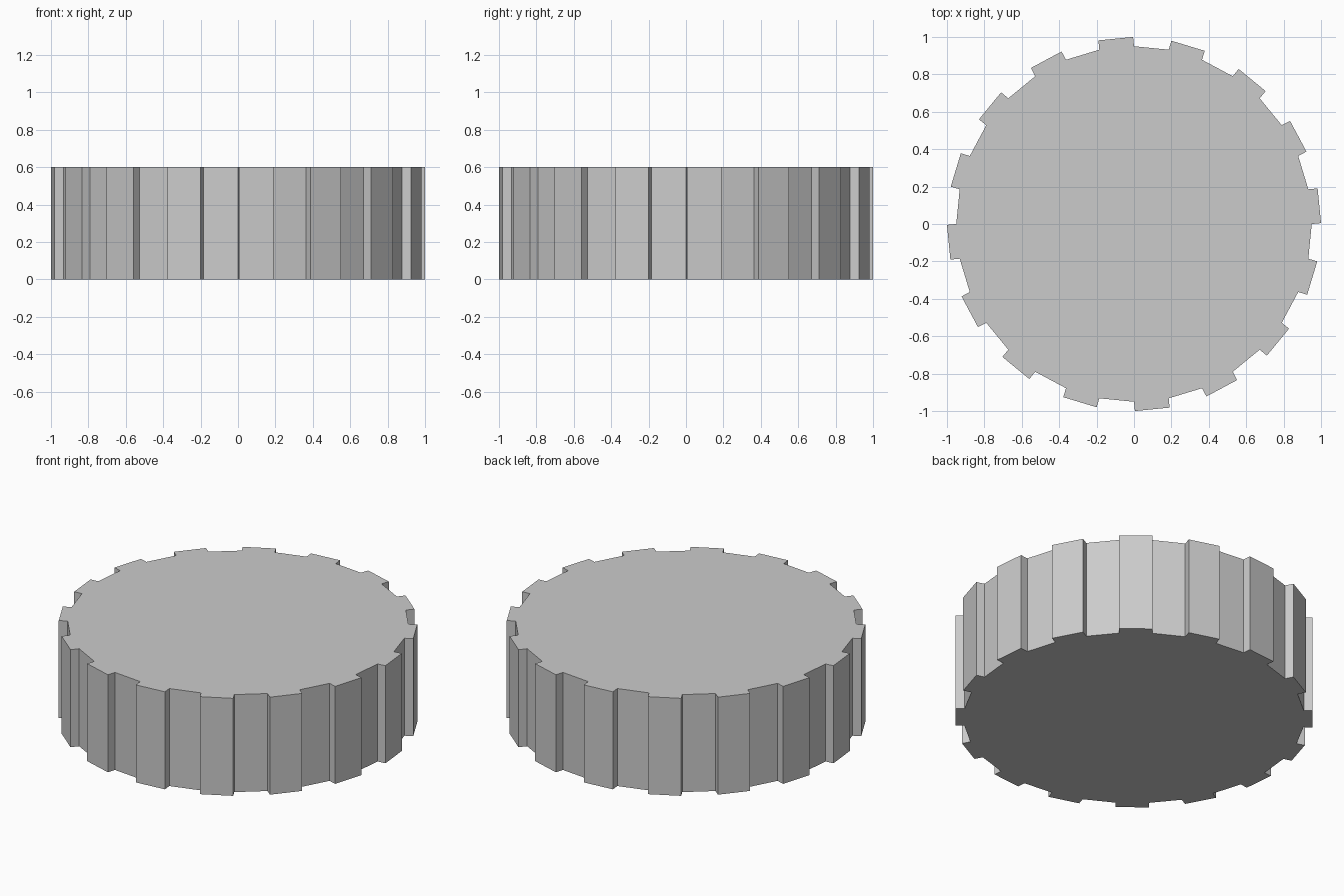
import bpy, bmesh, math
from mathutils import Vector

if "Cube" in bpy.data.objects:
    bpy.data.objects.remove(bpy.data.objects["Cube"])

SIDES = 32
RADIUS = 0.95024
TOOTH = 0.05
HEIGHT = 0.6


def rim(i):
    a = 2 * math.pi * i / SIDES
    return Vector((math.cos(a), math.sin(a), 0)) * RADIUS


# Gear outline: every second side is pushed straight out into a tooth
outline = []
for i in range(0, SIDES, 2):
    a, b = rim(i), rim(i + 1)
    out = (a + b).normalized() * TOOTH
    outline += [a, a + out, b + out, b]

# Extrude the outline into a solid wheel
bm = bmesh.new()
base = bm.faces.new([bm.verts.new(p) for p in outline])
geom = bmesh.ops.extrude_face_region(bm, geom=[base], use_keep_orig=True)["geom"]
bmesh.ops.translate(bm, vec=(0, 0, HEIGHT),
                    verts=[g for g in geom if isinstance(g, bmesh.types.BMVert)])
bmesh.ops.recalc_face_normals(bm, faces=bm.faces)

mesh = bpy.data.meshes.new("gear_wheel")
bm.to_mesh(mesh)
bm.free()
bpy.context.collection.objects.link(bpy.data.objects.new("gear_wheel", mesh))
